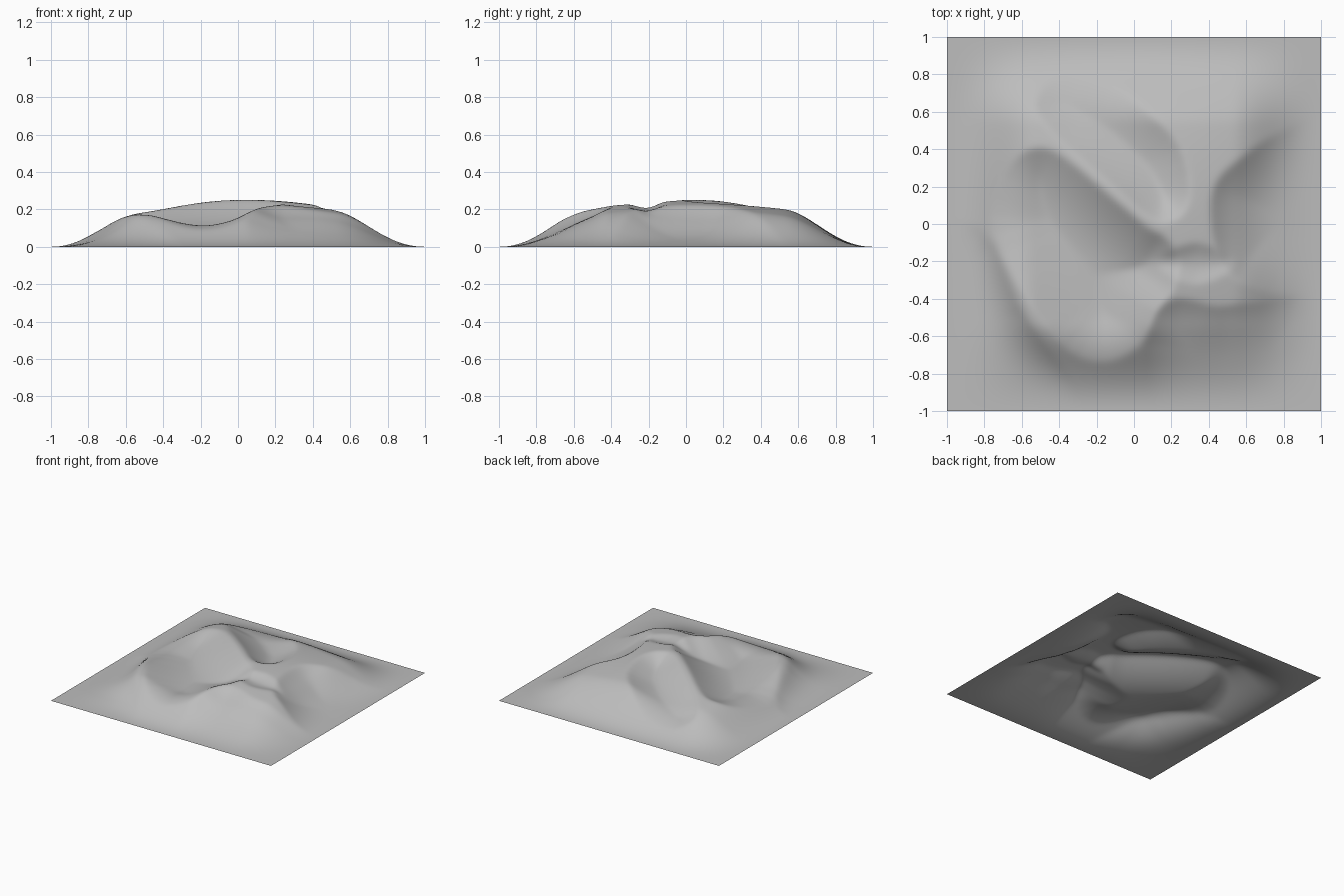
import bpy
import bmesh
from mathutils import Vector

cube = bpy.data.objects.get("Cube")
if cube:
    bpy.data.objects.remove(cube, do_unlink=True)

PEAK = 0.253
CELLS = 120


def smooth(t):
    t = max(0.0, min(1.0, t))
    return t * t * (3 - 2 * t)


def rounded(points):
    """Closed spline through the points."""
    n, out = len(points), []
    for i in range(n):
        a, b, c, d = (points[(i + k) % n] for k in (-1, 0, 1, 2))
        for t in (0, 1 / 3, 2 / 3):
            out.append(b + (c - a) * t / 2 + (a - b * 2.5 + c * 2 - d / 2) * t ** 2
                       + ((b - c) * 3 + d - a) * t ** 3 / 2)
    return out


def inside_distance(p, edges):
    """Distance to a closed outline, positive inside."""
    best, inside = 9.0, False
    for a, b, edge, square in edges:
        to_p = p - a
        t = max(0.0, min(1.0, to_p.dot(edge) / square))
        best = min(best, (to_p - edge * t).length_squared)
        if (a.y > p.y) != (b.y > p.y) and p.x < a.x + edge.x * to_p.y / edge.y:
            inside = not inside
    return best ** 0.5 if inside else -1


def scoop(depth, width, *points):
    outline = rounded([Vector(p) for p in points])
    edges = [(a, b, b - a, (b - a).length_squared)
             for a, b in zip(outline, outline[1:] + outline[:1])]
    return depth, width, edges


# Hollows worn into the mound: depth share, wall width, outline
scoops = [
    # large basin
    scoop(0.62, 0.4, (-0.5, 0.41), (-0.36, 0.35), (-0.1, 0.13), (0.08, -0.02), (0.17, -0.07),
          (0.24, -0.18), (0.21, -0.34), (0.12, -0.46), (0.04, -0.64), (-0.15, -0.74),
          (-0.36, -0.67), (-0.57, -0.4), (-0.76, -0.05), (-0.73, 0.2), (-0.63, 0.36)),
    # back bowl
    scoop(0.44, 0.3, (0.16, 0.01), (0.06, 0.05), (-0.08, 0.17), (-0.3, 0.36), (-0.44, 0.49),
          (-0.53, 0.64), (-0.42, 0.78), (-0.12, 0.74), (0.1, 0.58), (0.25, 0.41),
          (0.3, 0.2), (0.26, 0.06)),
    # saddle between the basin and the recess
    scoop(0.13, 0.12, (0.12, -0.21), (0.33, -0.1), (0.55, -0.21), (0.33, -0.32)),
    # side recess
    scoop(0.62, 0.38, (0.41, 0.1), (0.43, -0.1), (0.5, -0.25), (0.6, -0.32), (0.85, -0.38),
          (1.2, -0.3), (1.2, 0.6), (0.8, 0.5), (0.58, 0.36), (0.45, 0.24)),
    # front scoop
    scoop(0.33, 0.28, (0.05, -0.72), (0.07, -0.56), (0.13, -0.45), (0.22, -0.4), (0.32, -0.41),
          (0.45, -0.44), (0.65, -0.42), (0.95, -0.46), (1, -1.2), (0.2, -1.2)),
    # outer corner below the basin rim
    scoop(0.5, 0.26, (-0.82, -0.02), (-0.62, -0.42), (-0.45, -0.67), (-0.3, -0.9),
          (-0.3, -1.2), (-1.2, -1.2), (-1.2, -0.1)),
]


def dome(t):
    return smooth((1 - abs(t)) / 0.47) * (1 - 0.67 * t * t)


def height(x, y):
    z = PEAK * dome(x) * dome(y)
    for depth, width, edges in scoops:
        t = max(0.0, min(1.0, inside_distance(Vector((x, y)), edges) / width))
        z *= 1 - depth * (1 - (1 - t) ** 2)
    return z


# Open sheet of ground
bm = bmesh.new()
bmesh.ops.create_grid(bm, x_segments=CELLS, y_segments=CELLS, size=1)
for v in bm.verts:
    v.co.z = height(v.co.x, v.co.y)
mesh = bpy.data.meshes.new("terrain")
bm.to_mesh(mesh)
bm.free()
terrain = bpy.data.objects.new("terrain", mesh)
bpy.context.collection.objects.link(terrain)
mesh.shade_smooth()

# Soften the rims in height only
soften = terrain.modifiers.new("soften", 'SMOOTH')
soften.factor = 0.5
soften.iterations = 8
soften.use_x = soften.use_y = False

# Plain grey
grey = bpy.data.materials.new("plain_grey")
grey.use_nodes = True
colour = (0.51, 0.51, 0.51, 1)
grey.diffuse_color = colour
grey.node_tree.nodes["Principled BSDF"].inputs["Base Color"].default_value = colour
mesh.materials.append(grey)
